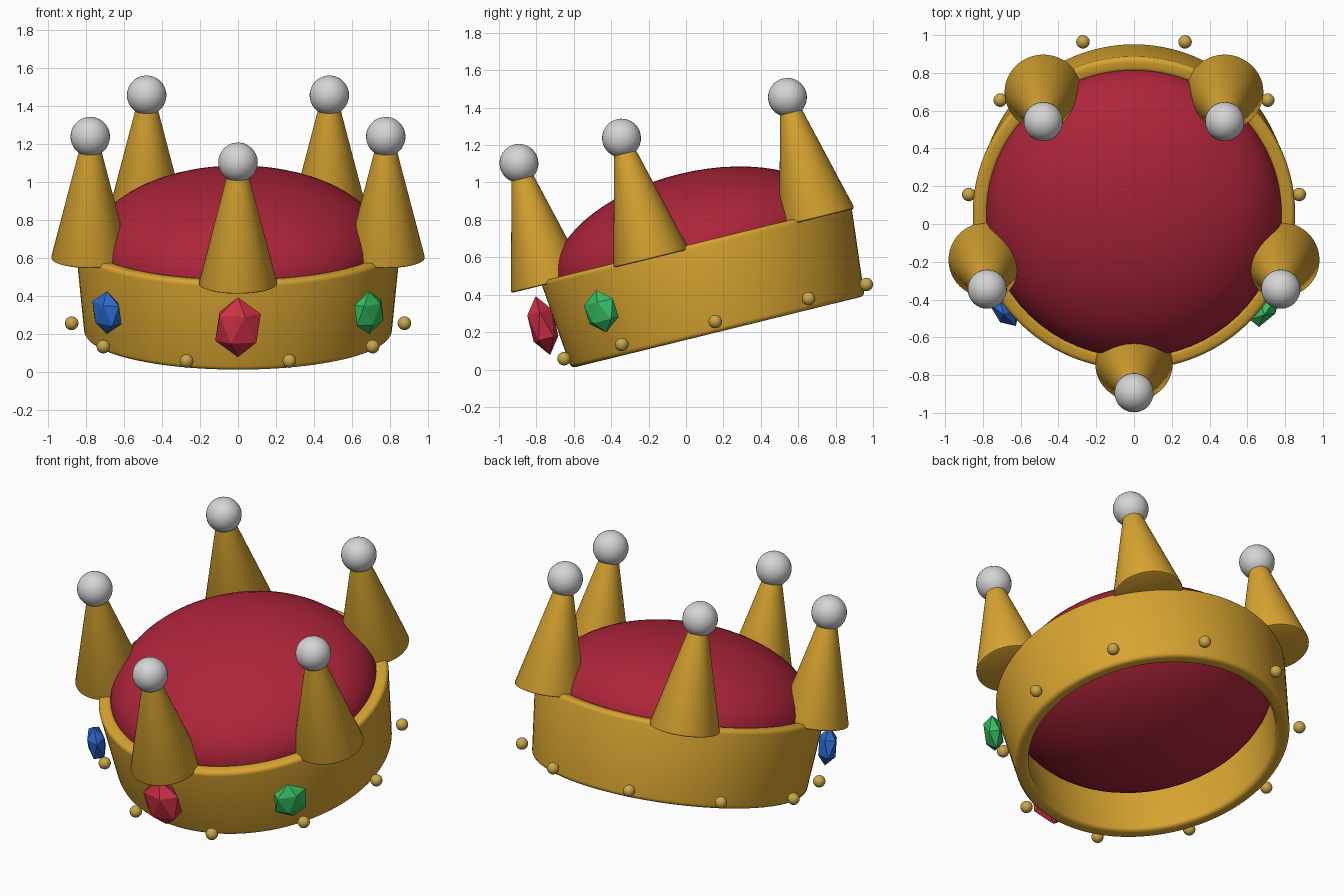
import bpy, bmesh, math
from mathutils import Matrix

if "Cube" in bpy.data.objects:
    bpy.data.objects.remove(bpy.data.objects["Cube"])

# The whole crown leans forward about the x axis
TILT = Matrix.Translation((0, 0.17, 0.2)) @ Matrix.Rotation(math.radians(13.8), 4, 'X')


def material(name, rgb):
    m = bpy.data.materials.new(name)
    m.diffuse_color = (*rgb, 1)
    m.use_nodes = True
    m.node_tree.nodes["Principled BSDF"].inputs["Base Color"].default_value = m.diffuse_color
    return m


GOLD = material("gold", (0.68, 0.37, 0.03))
BEAD = material("pale_gold", (0.58, 0.38, 0.07))
VELVET = material("red_velvet", (0.42, 0.018, 0.042))
PEARL = material("pearl", (0.66, 0.66, 0.67))
RUBY = material("ruby", (0.62, 0.03, 0.06))
EMERALD = material("emerald", (0.035, 0.5, 0.12))
SAPPHIRE = material("sapphire", (0.025, 0.14, 0.6))


def finish(name, bm, mat, local=Matrix(), smooth=True):
    """Turn a bmesh into an object placed in the tilted crown frame."""
    bmesh.ops.recalc_face_normals(bm, faces=bm.faces)
    me = bpy.data.meshes.new(name)
    bm.to_mesh(me)
    bm.free()
    me.materials.append(mat)
    ob = bpy.data.objects.new(name, me)
    bpy.context.collection.objects.link(ob)
    ob.matrix_world = TILT @ local
    if smooth:
        bpy.ops.object.select_all(action='DESELECT')
        ob.select_set(True)
        bpy.context.view_layer.objects.active = ob
        bpy.ops.object.shade_smooth_by_angle(angle=math.radians(35))
    return ob


def lathe(name, profile, mat, local=Matrix(), steps=64):
    """Revolve (radius, height) points around z; a closed loop of points."""
    bm = bmesh.new()
    vs = [bm.verts.new((r, 0, z)) for r, z in profile]
    es = [bm.edges.new((vs[i], vs[(i + 1) % len(vs)])) for i in range(len(vs))]
    bmesh.ops.spin(bm, geom=vs + es, axis=(0, 0, 1), cent=(0, 0, 0),
                   angle=math.tau, steps=steps)
    bmesh.ops.remove_doubles(bm, verts=bm.verts, dist=1e-4)
    return finish(name, bm, mat, local)


def ball(name, radius, mat, local, seg=32):
    bm = bmesh.new()
    bmesh.ops.create_uvsphere(bm, u_segments=seg, v_segments=seg // 2, radius=radius)
    return finish(name, bm, mat, local)


def around(deg, radius, height):
    a = math.radians(deg)
    return Matrix.Translation((radius * math.cos(a), radius * math.sin(a), height))


# Band: flared ring with rounded rims
corners = [(0.81, 0, 0, 1), (0.853, 0.49, -1, 0), (0.773, 0.49, 0, -1), (0.73, 0, 1, 0)]
centres = [(-1, 1, -90), (-1, -1, 0), (1, -1, 90), (1, 1, 180)]
R = 0.025
profile = []
for (r, z, _, _), (sr, sz, start) in zip(corners, centres):
    for k in range(5):
        a = math.radians(start + 22.5 * k)
        profile.append((r + sr * R + R * math.cos(a), z + sz * R + R * math.sin(a)))
lathe("band", profile, GOLD, steps=96)

# Cushion: flattened ball filling the band
ball("cushion", 1, VELVET,
     Matrix.Translation((0, 0, 0.45)) @ Matrix.Diagonal((0.785, 0.785, 0.42, 1)), 64)

# Five spikes, each topped by a pearl
for i in range(5):
    deg = -90 + 72 * i
    lathe(f"spike_{i + 1}",
          [(0, 0), (0.193, 0), (0.203, 0.004), (0.205, 0.014), (0.048, 0.63), (0, 0.63)],
          GOLD, around(deg, 0.817, 0.466), 48)
    ball(f"spike_pearl_{i + 1}", 0.104, PEARL, around(deg, 0.817, 1.13))

# Ten small beads around the foot of the band
for i in range(10):
    ball(f"bead_{i + 1}", 0.036, BEAD, around(36 * i, 0.875, 0.058), 20)

# Faceted gems on the front
for name, deg, size, mat in (
        ("front_gem", -90, (0.134, 0.08, 0.162), RUBY),
        ("right_gem", -40, (0.112, 0.06, 0.116), EMERALD),
        ("left_gem", -140, (0.112, 0.06, 0.116), SAPPHIRE)):
    bm = bmesh.new()
    bmesh.ops.create_icosphere(bm, subdivisions=1, radius=1)
    turn = Matrix.Rotation(math.radians(deg + 90), 4, 'Z')
    finish(name, bm, mat, around(deg, 0.90, 0.257) @ turn @ Matrix.Diagonal((*size, 1)),
           smooth=False)
